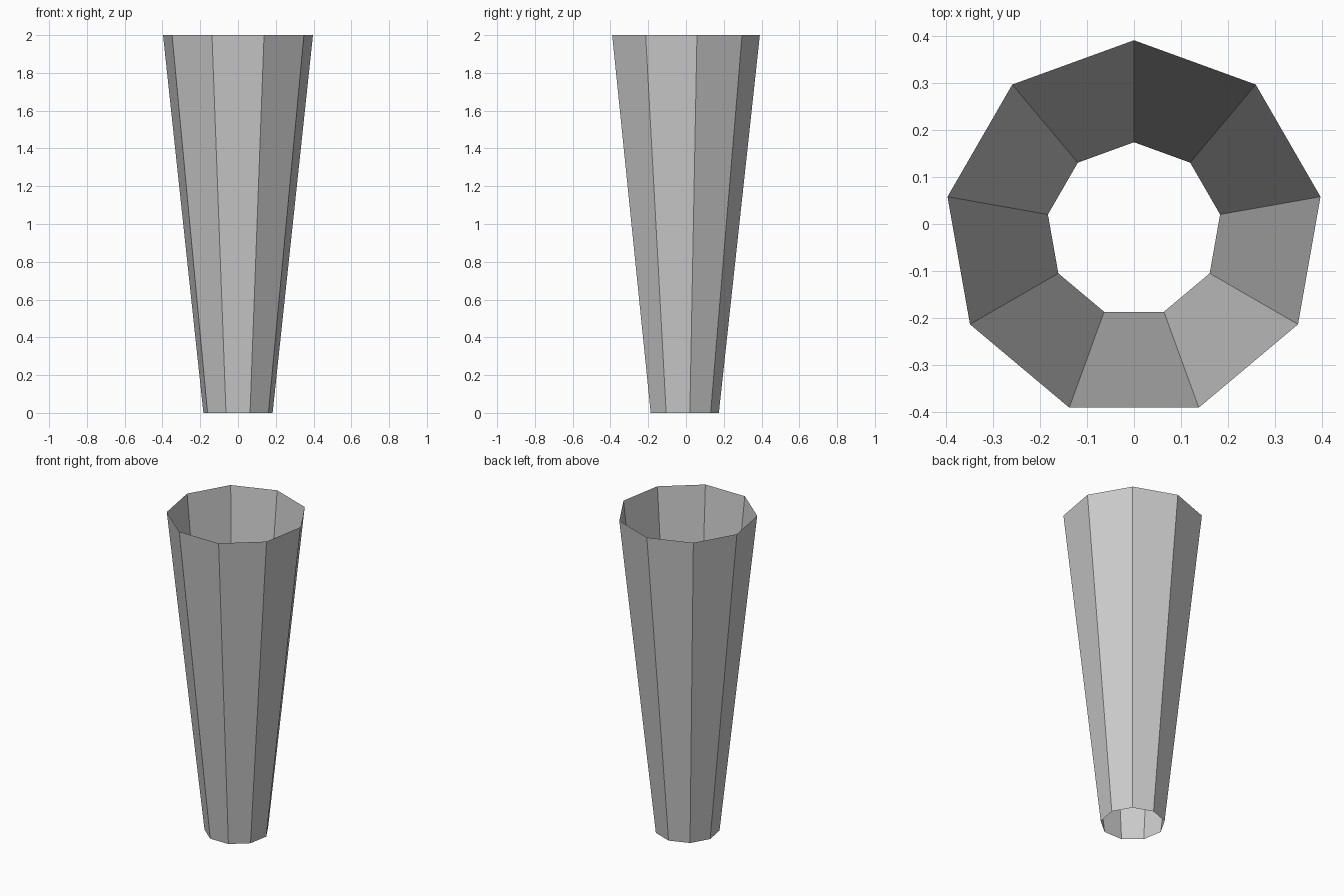
import bpy
import bmesh
from mathutils import Matrix

if "Cube" in bpy.data.objects:
    bpy.data.objects.remove(bpy.data.objects["Cube"])

# Open nine-sided tapered tube, one vertex pointing to the back (+y)
SIDES, HEIGHT = 9, 2.0
BOTTOM_RADIUS, TOP_RADIUS = 0.186, 0.403
Y_OFFSET = -0.012  # centres the odd-sided outline on y = 0

bm = bmesh.new()
bmesh.ops.create_cone(
    bm, cap_ends=False, segments=SIDES,
    radius1=BOTTOM_RADIUS, radius2=TOP_RADIUS, depth=HEIGHT,
    matrix=Matrix.Translation((0, Y_OFFSET, HEIGHT / 2)))
mesh = bpy.data.meshes.new("tapered_tube")
bm.to_mesh(mesh)
bm.free()
tube = bpy.data.objects.new("tapered_tube", mesh)
bpy.context.collection.objects.link(tube)
